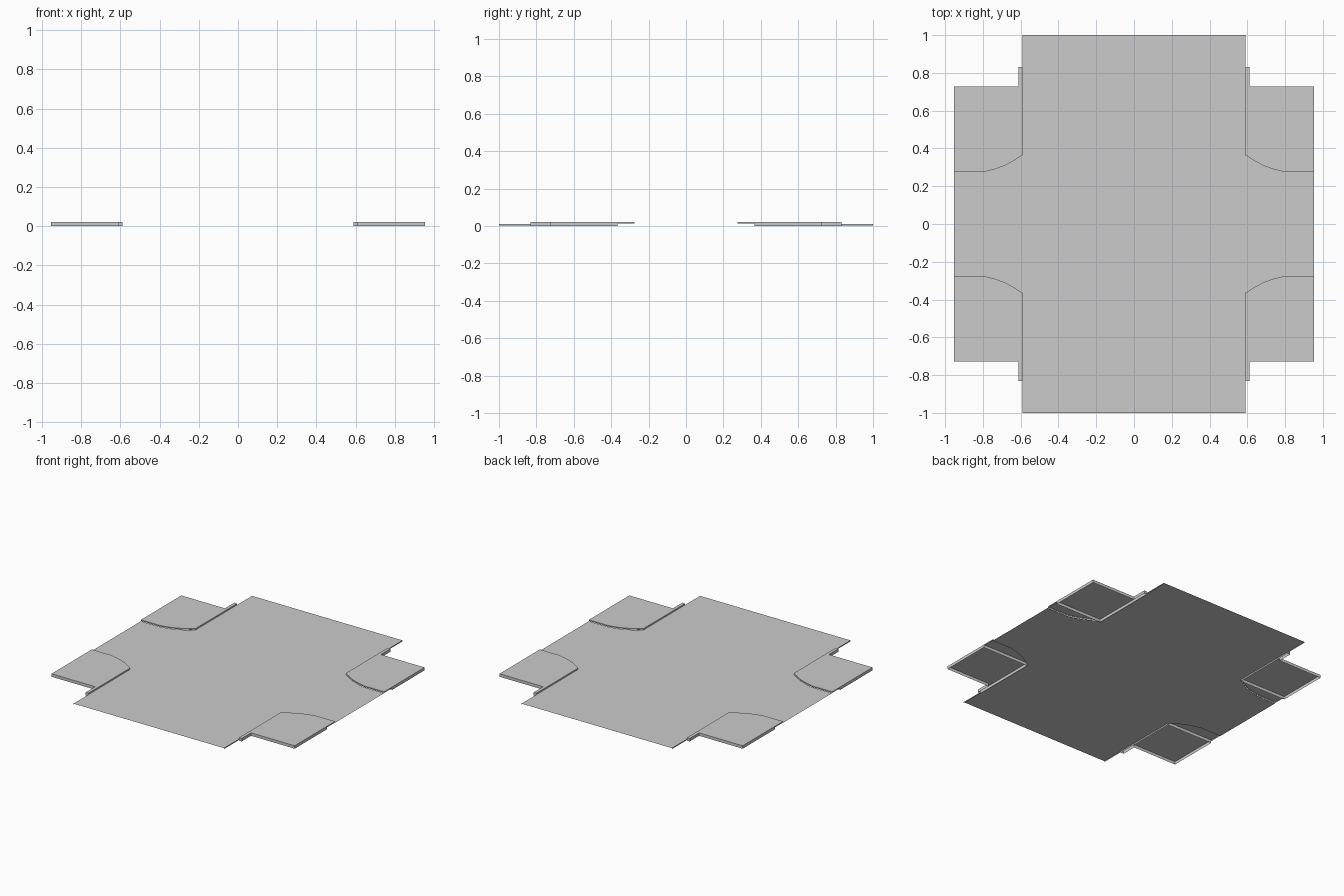
import bpy, bmesh

if "Cube" in bpy.data.objects:
    bpy.data.objects.remove(bpy.data.objects["Cube"])

TOP, ROAD = 0.021, 0.011          # pavement and road heights
X_ROAD, X_STRIP, X_OUT = 0.59, 0.612, 0.954
Y_CURVE, Y_START, Y_PAVE, Y_STRIP = 0.275, 0.365, 0.727, 0.832

# rounded kerb line, from the arm's outer edge in to the main road edge
CURVE = [(X_OUT, Y_CURVE), (0.80, Y_CURVE), (0.737, 0.290),
         (0.68, 0.311), (0.635, 0.336), (X_ROAD, Y_START)]


def make_object(name, bm, mirror=False):
    mesh = bpy.data.meshes.new(name)
    bm.to_mesh(mesh)
    bm.free()
    ob = bpy.data.objects.new(name, mesh)
    bpy.context.collection.objects.link(ob)
    if mirror:
        mod = ob.modifiers.new("four_corners", 'MIRROR')
        mod.use_axis = (True, True, False)
        mod.use_mirror_merge = False
    return ob


def flat(bm, outline, z):
    face = bm.faces.new([bm.verts.new((x, y, z)) for x, y in outline])
    face.normal_update()
    if face.normal.z < 0:
        face.normal_flip()


def wall(bm, path, low, high):
    for (x0, y0), (x1, y1) in zip(path, path[1:]):
        bm.faces.new([bm.verts.new(p) for p in
                      ((x0, y0, low), (x1, y1, low), (x1, y1, high), (x0, y0, high))])


# road crossing: one flat sheet cut along the rounded kerbs
quarter = CURVE + [(X_ROAD, 1.0)]
outline = list(quarter)
outline += [(-x, y) for x, y in reversed(quarter)]
outline += [(-x, -y) for x, y in quarter]
outline += [(x, -y) for x, y in reversed(quarter)]
bm = bmesh.new()
flat(bm, outline, ROAD)
make_object("road_crossing", bm)

# thin lip down the side of the main road ends
bm = bmesh.new()
wall(bm, [(X_ROAD, 1.0), (X_ROAD, Y_STRIP)], 0.004, ROAD)
make_object("road_side_lip", bm, True)

# corner pavement: top slab, open underneath, with skirts to the ground
bm = bmesh.new()
flat(bm, CURVE + [(X_ROAD, Y_STRIP), (X_STRIP, Y_STRIP),
                  (X_STRIP, Y_PAVE), (X_OUT, Y_PAVE)], TOP)
wall(bm, [(X_OUT, Y_START), (X_OUT, Y_PAVE), (X_STRIP, Y_PAVE),
          (X_STRIP, Y_STRIP), (X_ROAD, Y_STRIP), (X_ROAD, Y_START),
          (X_OUT, Y_START)], 0.0, TOP)
make_object("corner_pavement", bm, True)

# raised face of the rounded kerb
bm = bmesh.new()
wall(bm, [(X_OUT, Y_START)] + CURVE, ROAD + 0.002, TOP)
make_object("rounded_kerb_face", bm, True)
